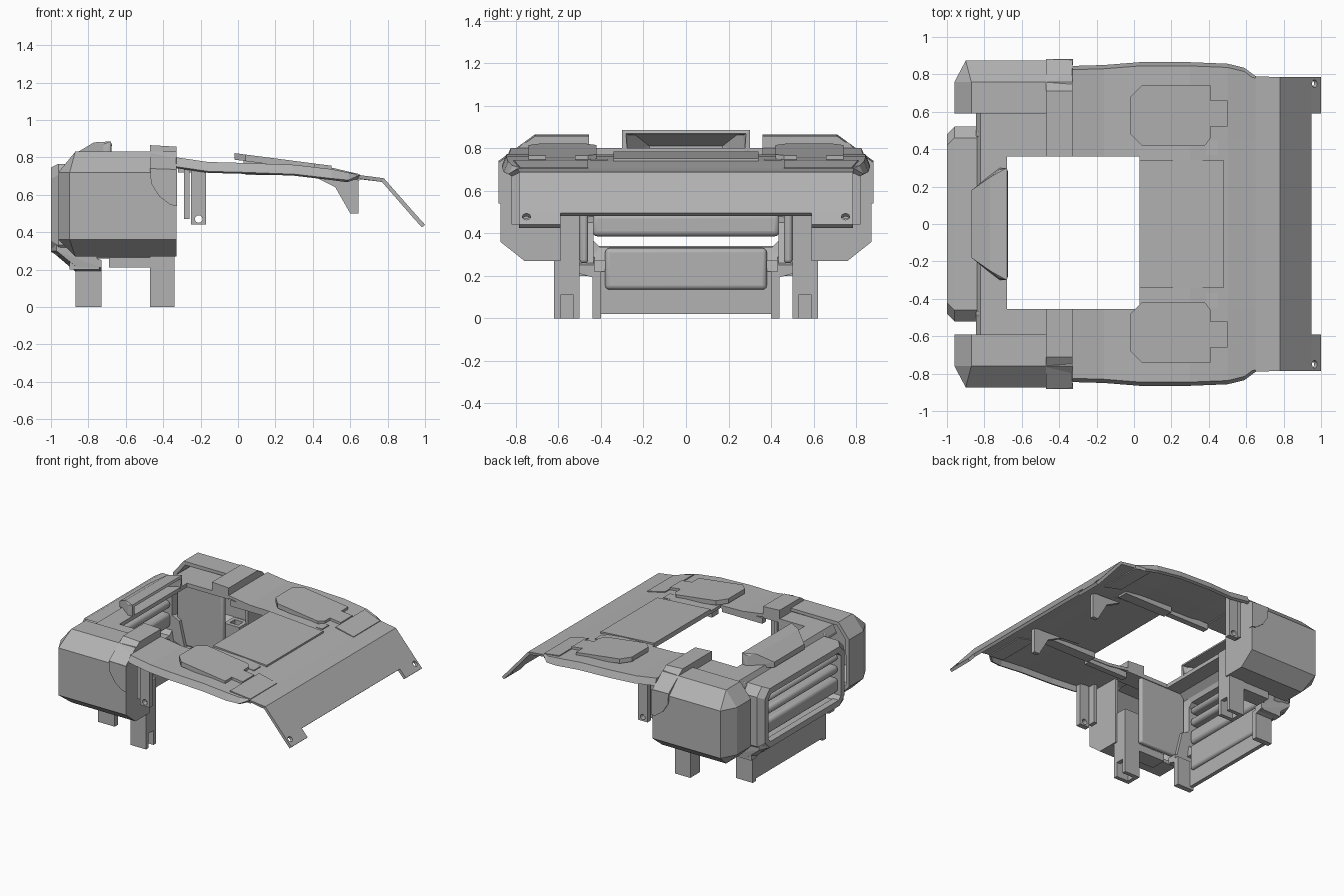
import bpy, bmesh
from mathutils import Vector

old = bpy.data.objects.get("Cube")
if old:
    bpy.data.objects.remove(old, do_unlink=True)

grey = bpy.data.materials.new("plain_grey")
grey.use_nodes = True
grey.diffuse_color = (0.45, 0.45, 0.45, 1)
for node in grey.node_tree.nodes:
    if node.type == 'BSDF_PRINCIPLED':
        node.inputs["Base Color"].default_value = (0.45, 0.45, 0.45, 1)
        node.inputs["Roughness"].default_value = 0.6


def finish(name, bm, thick=0, bevel=0, segments=3):
    if not thick:
        bmesh.ops.recalc_face_normals(bm, faces=bm.faces)
    me = bpy.data.meshes.new(name)
    bm.to_mesh(me)
    bm.free()
    me.materials.append(grey)
    ob = bpy.data.objects.new(name, me)
    bpy.context.scene.collection.objects.link(ob)
    if thick:
        m = ob.modifiers.new("thickness", 'SOLIDIFY')
        m.thickness, m.offset = thick, -1
    if bevel:
        m = ob.modifiers.new("rounding", 'BEVEL')
        m.width, m.segments = bevel, segments
        for p in me.polygons:
            p.use_smooth = True
        me.set_sharp_from_angle(angle=0.7)
    return ob


def box(name, x, y, z, bevel=0):
    bm = bmesh.new()
    bmesh.ops.create_cube(bm, size=1)
    for v in bm.verts:
        v.co = Vector([r[0] + (c + 0.5) * (r[1] - r[0]) for c, r in zip(v.co, (x, y, z))])
    return finish(name, bm, bevel=bevel)


def prism(name, points, offset):
    # extrude a flat or sloped outline by a vector
    bm = bmesh.new()
    face = bm.faces.new([bm.verts.new(p) for p in points])
    new = bmesh.ops.extrude_face_region(bm, geom=[face], use_keep_orig=True)["geom"]
    bmesh.ops.translate(bm, vec=offset, verts=[g for g in new if isinstance(g, bmesh.types.BMVert)])
    return finish(name, bm)


def side_prism(name, profile, y0, y1):
    return prism(name, [(x, y0, z) for x, z in profile], (0, y1 - y0, 0))


def slope_panel(name, outline, a, b, side=1):
    return prism(name, [(x, y * side, a - b * x) for x, y in outline], (0, 0, -0.035))


def hull(name, points, open_sides=(), thick=0):
    # convex solid, or a shell left open towards the given directions
    bm = bmesh.new()
    for p in points:
        bm.verts.new(p)
    bmesh.ops.convex_hull(bm, input=bm.verts)
    loose = [v for v in bm.verts if not v.link_faces]
    bmesh.ops.delete(bm, geom=loose, context='VERTS')
    bmesh.ops.recalc_face_normals(bm, faces=bm.faces)
    bmesh.ops.dissolve_limit(bm, angle_limit=0.02, verts=bm.verts, edges=bm.edges)
    gone = [f for f in bm.faces if any(f.normal.dot(Vector(d)) > 0.9 for d in open_sides)]
    bmesh.ops.delete(bm, geom=gone, context='FACES')
    return finish(name, bm, thick=thick)


def cut_rect(x, y, z0, z1, c):
    half = [(y - c, z0), (y, z0 + c), (y, z1 - c), (y - c, z1)]
    return [(x, a, b) for a, b in half] + [(x, -a, b) for a, b in reversed(half)]


def ring(name, loops):
    bm = bmesh.new()
    vs = [[bm.verts.new(p) for p in loop] for loop in loops]
    for i, a in enumerate(vs):
        b = vs[(i + 1) % len(vs)]
        for j in range(len(a)):
            k = (j + 1) % len(a)
            bm.faces.new((a[j], a[k], b[k], b[j]))
    return finish(name, bm)


# hood sheet: stations of x, height, half width and depth of the turned-down edge
stations = [(-0.33, 0.8, 0.845, 0.05), (-0.16, 0.775, 0.85, 0.05), (0.03, 0.77, 0.865, 0.05),
            (0.3, 0.76, 0.865, 0.05), (0.5, 0.737, 0.857, 0.05), (0.59, 0.718, 0.835, 0.04),
            (0.65, 0.705, 0.79, 0), (0.78, 0.688, 0.785, 0), (0.95, 0.495, 0.785, 0), (1, 0.44, 0.785, 0)]
bm = bmesh.new()
rows = []
for x, z, w, drop in stations:
    ys = [-w, -w + 0.02, -0.59, -0.455, 0.36, 0.59, w - 0.02, w]
    rows.append([bm.verts.new((x, y, z - (drop if abs(y) == w else 0))) for y in ys])
for i in range(len(rows) - 1):
    for j in range(7):
        hole = i < 2 and j == 3
        notch = i == len(rows) - 2 and 2 <= j <= 4
        if not hole and not notch:
            bm.faces.new((rows[i][j], rows[i + 1][j], rows[i + 1][j + 1], rows[i][j + 1]))
bmesh.ops.delete(bm, geom=[v for v in bm.verts if not v.link_faces], context='VERTS')
hood = finish("hood", bm, thick=0.022)


def bolt_hole(target, name, centre, rotation):
    bpy.ops.mesh.primitive_cylinder_add(vertices=20, radius=0.02, depth=0.2, location=centre, rotation=rotation)
    cutter = bpy.context.object
    cutter.name = name
    cutter.hide_render = True
    cutter.hide_set(True)
    cutter.hide_viewport = True
    m = target.modifiers.new(name, 'BOOLEAN')
    m.operation, m.object, m.solver = 'DIFFERENCE', cutter, 'EXACT'


# raised hood panels
slope_panel("hood_centre_panel", [(0.03, -0.34), (0.48, -0.34), (0.48, 0.34), (0.03, 0.34)], 0.786, 0.07)
outline = [(-0.02, 0.48), (-0.02, 0.68), (0.04, 0.74), (0.41, 0.74), (0.41, 0.66), (0.5, 0.66),
           (0.5, 0.52), (0.41, 0.52), (0.41, 0.46), (0.38, 0.42), (0.04, 0.42)]

# block outline in side view
block = [(-0.96, 0.36), (-0.96, 0.72), (-0.87, 0.83), (-0.33, 0.83), (-0.33, 0.27), (-0.87, 0.27)]

for s, side in ((1, "left"), (-1, "right")):
    inner = 0.36 if s > 0 else 0.455
    slope_panel(side + "_hood_panel", outline, 0.82, 0.13, s)
    slope_panel(side + "_hood_step", [(0.5, 0.46), (0.65, 0.46), (0.65, 0.78), (0.5, 0.81)], 0.862, 0.234, s)
    box(side + "_hood_beam", (0.04, 0.45), (s * 0.37, s * 0.45), (0.705, 0.75))
    box(side + "_arm_rim", (-0.32, 0.02), (s * (inner + 0.005), s * (inner + 0.05)), (0.72, 0.765))
    side_prism(side + "_hood_gusset", [(0.4, 0.70), (0.52, 0.64), (0.6, 0.5), (0.645, 0.5), (0.645, 0.69)],
               s * 0.3, s * 0.33)
    bolt_hole(hood, side + "_tab_cutter", (0.962, s * 0.75, 0.475), (0, 0.85, 0))

    # hollow corner block
    pts = [(x, s * y, z) for x, z in block for y in (0.59, 0.76)]
    pts += [(x, s * 0.873, z) for x in (-0.9, -0.33) for z in (0.36, 0.72)]
    hull(side + "_corner_block", pts, open_sides=[(0, -s, 0)], thick=0.03)

    # raised trim over the block's inner end
    prism(side + "_trim_top", [(-0.47, s * y, z) for y, z in
          ((inner, 0.865), (0.71, 0.865), (0.882, 0.74), (0.85, 0.72), (0.7, 0.8), (inner, 0.8))], (0.14, 0, -0.008))
    side_prism(side + "_trim_side", [(-0.47, 0.74), (-0.465, 0.66), (-0.42, 0.59), (-0.36, 0.545),
               (-0.325, 0.54), (-0.325, 0.735)], s * 0.85, s * 0.882)

    # deck beside the opening, with the wall below it
    box(side + "_deck", (-0.69, -0.33), (s * inner, s * 0.6), (0.77, 0.8))
    box(side + "_inner_wall", (-0.84, -0.45), (s * 0.46, s * 0.5), (0.26, 0.78), 0.015)
    box(side + "_wall_shelf", (-0.69, -0.47), (s * 0.5, s * 0.62), (0.21, 0.265))
    side_prism(side + "_wall_brace", [(-0.9, 0.5), (-0.8, 0.45), (-0.74, 0.2), (-0.9, 0.2)], s * 0.435, s * 0.5)

    # legs: hollow channel behind, flange on the lower panel in front
    box(side + "_leg_plate", (-0.47, -0.44), (s * 0.5, s * 0.62), (0, 0.5))
    box(side + "_leg_outer_flange", (-0.44, -0.34), (s * 0.59, s * 0.62), (0, 0.5))
    box(side + "_leg_inner_flange", (-0.44, -0.34), (s * 0.5, s * 0.53), (0, 0.5))
    box(side + "_leg_web", (-0.37, -0.34), (s * 0.5, s * 0.62), (0.11, 0.5))
    box(side + "_panel_flange", (-0.87, -0.73), (s * 0.4, s * 0.44), (0, 0.22))

    # hanging brackets
    box(side + "_short_bracket", (-0.29, -0.26), (s * 0.74, s * 0.8), (0.47, 0.775))
    bracket = box(side + "_bracket", (-0.25, -0.17), (s * 0.78, s * 0.82), (0.44, 0.765))
    bolt_hole(bracket, side + "_bracket_cutter", (-0.21, s * 0.8, 0.47), (1.5708, 0, 0))

    # end of the lower apron
    hull(side + "_apron_end", [(x, s * y, z) for x, y, z in (
        (-1, 0.43, 0.34), (-1, 0.43, 0.3), (-0.87, 0.43, 0.19), (-0.73, 0.43, 0.19), (-0.73, 0.43, 0.25),
        (-0.97, 0.51, 0.34), (-0.97, 0.51, 0.3), (-0.86, 0.5, 0.21), (-0.73, 0.5, 0.21), (-0.73, 0.5, 0.25))])

# grille frame and rounded bars
ring("grille_frame", [cut_rect(-0.84, 0.52, 0.27, 0.765, 0.06), cut_rect(-0.96, 0.52, 0.27, 0.765, 0.06),
                      cut_rect(-1, 0.48, 0.295, 0.745, 0.06), cut_rect(-1, 0.435, 0.335, 0.7, 0.03),
                      cut_rect(-0.86, 0.435, 0.335, 0.7, 0.03)])
for i, (z0, z1) in enumerate([(0.385, 0.495), (0.53, 0.59), (0.625, 0.675)]):
    box("grille_bar_%d" % (i + 1), (-0.98, -0.87), (-0.44, 0.44), (z0, z1), 0.025)

# lower apron and front panel
side_prism("lower_apron", [(-1, 0.34), (-1, 0.3), (-0.87, 0.19), (-0.84, 0.21), (-0.95, 0.31),
                           (-0.95, 0.34)], -0.43, 0.43)
box("lower_panel", (-0.87, -0.84), (-0.42, 0.42), (0.02, 0.22))
box("panel_emboss", (-0.865, -0.82), (-0.38, 0.38), (0.135, 0.33), 0.02)

# deck in front of the opening and the open-backed scoop
side_prism("front_deck", [(-0.845, 0.75), (-0.82, 0.8), (-0.68, 0.8), (-0.68, 0.77), (-0.8, 0.77),
                          (-0.845, 0.73)], -0.6, 0.6)
hull("scoop", [(x, s * y, z) for s in (1, -1) for x, y, z in (
    (-0.68, 0.3, 0.885), (-0.77, 0.25, 0.88), (-0.87, 0.18, 0.82), (-0.87, 0.18, 0.78),
    (-0.72, 0.3, 0.78), (-0.68, 0.3, 0.78), (-0.72, 0.29, 0.87))],
    open_sides=[(1, 0, 0), (0, 0, -1)], thick=0.025)
